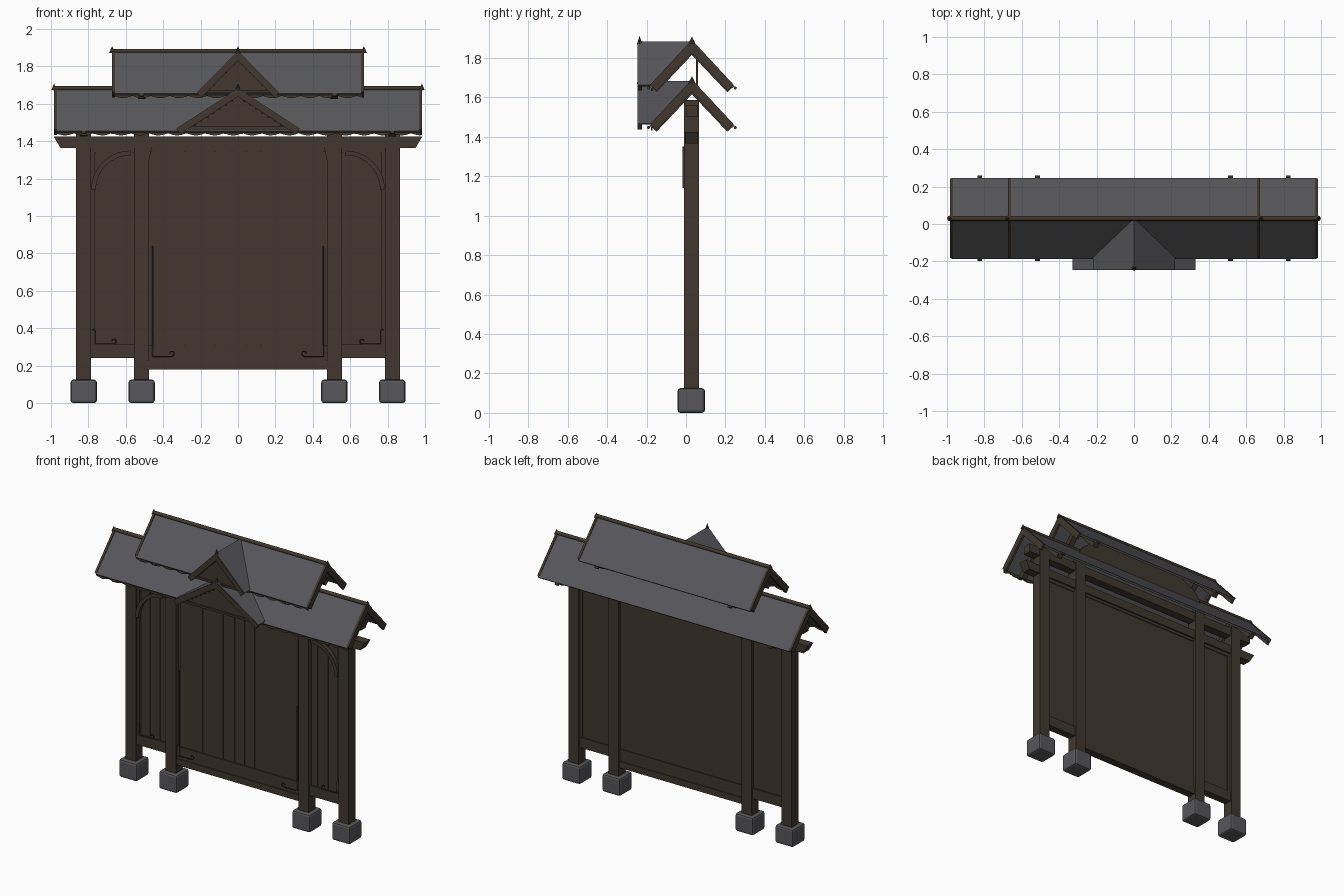
import bpy, bmesh, math
from mathutils import Vector

if "Cube" in bpy.data.objects:
    bpy.data.objects.remove(bpy.data.objects["Cube"])


def material(name, rgb):
    m = bpy.data.materials.new(name)
    m.use_nodes = True
    m.diffuse_color = (*rgb, 1)
    m.node_tree.nodes["Principled BSDF"].inputs["Base Color"].default_value = (*rgb, 1)
    return m


WOOD = material("dark wood", (0.052, 0.039, 0.028))
STONE = material("grey stone", (0.095, 0.095, 0.105))
MID = 0.03          # depth of the ridge line and posts


def make(name, bm, mat, bevel=0):
    bmesh.ops.recalc_face_normals(bm, faces=bm.faces[:])
    me = bpy.data.meshes.new(name)
    bm.to_mesh(me)
    bm.free()
    me.materials.append(mat)
    ob = bpy.data.objects.new(name, me)
    bpy.context.collection.objects.link(ob)
    if bevel:
        mod = ob.modifiers.new("bevel", 'BEVEL')
        mod.width, mod.segments = bevel, 2
    return ob


def prism(name, pts, axis, a, b, mat=WOOD, bevel=0):
    """Extrude a profile along x (points are y, z) or along y (points are x, z)."""
    bm = bmesh.new()
    place = (lambda p: (a, p[0], p[1])) if axis == 'x' else (lambda p: (p[0], a, p[1]))
    face = bm.faces.new([bm.verts.new(place(p)) for p in pts])
    new = bmesh.ops.extrude_face_region(bm, geom=[face])["geom"]
    shift = Vector((b - a, 0, 0) if axis == 'x' else (0, b - a, 0))
    bmesh.ops.translate(bm, vec=shift, verts=[v for v in new if isinstance(v, bmesh.types.BMVert)])
    return make(name, bm, mat, bevel)


def box(name, x, y, z, mat=WOOD, bevel=0):
    pts = [(x[0], z[0]), (x[1], z[0]), (x[1], z[1]), (x[0], z[1])]
    return prism(name, pts, 'y', y[0], y[1], mat, bevel)


def chevron(centre, top, half, drop, thick):
    """Inverted V profile with ends cut square to the slope."""
    run = math.hypot(half, drop)
    ox, oz = thick * drop / run, thick * half / run
    inner = top - thick * run / half
    return [(centre - half, top - drop), (centre, top), (centre + half, top - drop),
            (centre + half - ox, top - drop - oz), (centre, inner),
            (centre - half + ox, top - drop - oz)]


def rod(name, pts, radius=0.004):
    cu = bpy.data.curves.new(name, 'CURVE')
    cu.dimensions = '3D'
    cu.bevel_depth, cu.bevel_resolution = radius, 1
    cu.use_fill_caps = True
    sp = cu.splines.new('POLY')
    sp.points.add(len(pts) - 1)
    for p, co in zip(sp.points, pts):
        p.co = (*co, 1)
    cu.materials.append(WOOD)
    bpy.context.collection.objects.link(bpy.data.objects.new(name, cu))


def cone(name, loc, r, h):
    bm = bmesh.new()
    bmesh.ops.create_cone(bm, cap_ends=True, segments=8, radius1=r, radius2=0, depth=h)
    bmesh.ops.translate(bm, vec=(loc[0], loc[1], loc[2] + h / 2), verts=bm.verts[:])
    make(name, bm, WOOD)


def scroll(name, x, z, side, length):
    """Thin rail ending in a curl, running sideways from a corner."""
    end = x + side * length
    curl = [(end + side * 0.016 * math.sin(t) * (1 - t / 9), -0.004,
             z + 0.016 - 0.016 * math.cos(t) * (1 - t / 9))
            for t in [i * math.pi / 6 for i in range(10)]]
    rod(name, [(x, -0.004, z)] + curl, 0.003)


# Posts on rounded stone footings
for side, word in ((-1, "right"), (1, "left")):
    for pos, kind in ((0.825, "outer"), (0.515, "inner")):
        x = side * pos
        box(f"{kind}_post_{word}", (x - 0.04, x + 0.04), (-0.01, 0.066), (0.11, 1.585))
        box(f"{kind}_footing_{word}", (x - 0.07, x + 0.07), (-0.043, 0.096), (0, 0.125), STONE, 0.014)

# Main cross beam with tapered ends
prism("cross_beam", [(-0.985, 1.425), (0.985, 1.425), (0.95, 1.365), (-0.95, 1.365)], 'y', -0.004, 0.06)
box("upper_beam", (-0.95, 0.95), (0.0, 0.06), (1.5, 1.56))

# Centre wall: backing, planks, frame rails
box("centre_backing", (-0.475, 0.475), (0.02, 0.045), (0.18, 1.425))
cuts = [-0.46, -0.283, -0.123, -0.032, 0.043, 0.123, 0.46]
for i, (a, b) in enumerate(zip(cuts, cuts[1:])):
    box(f"centre_plank_{i}", (a + 0.002, b - 0.002), (0.012, 0.022), (0.3, 1.36))
box("centre_sill", (-0.475, 0.475), (-0.002, 0.055), (0.18, 0.225))
box("centre_lower_rail", (-0.475, 0.475), (0.004, 0.05), (0.225, 0.31))
box("centre_top_rail", (-0.475, 0.475), (0.004, 0.05), (1.345, 1.4))

# Side walls with planks, rails and curved braces
for side, word in ((-1, "right"), (1, "left")):
    def span(a, b):
        return tuple(sorted((side * a, side * b)))
    box(f"side_backing_{word}", span(0.555, 0.785), (0.02, 0.045), (0.24, 1.38))
    for i, (a, b) in enumerate(((0.56, 0.61), (0.61, 0.69), (0.69, 0.762))):
        lo, hi = span(a, b)
        box(f"side_plank_{word}_{i}", (lo + 0.002, hi - 0.002), (0.012, 0.022), (0.3, 1.345))
    box(f"side_sill_{word}", span(0.555, 0.785), (0.0, 0.055), (0.24, 0.312))
    box(f"side_top_rail_{word}", span(0.555, 0.785), (0.004, 0.05), (1.34, 1.37))
    box(f"side_stile_{word}", span(0.765, 0.785), (0.004, 0.05), (0.31, 1.35))
    arc = [i * math.pi / 20 for i in range(11)]
    band = [(side * (0.575 + r * math.cos(t)), 1.14 + r * math.sin(t))
            for r, ts in ((0.21, arc), (0.185, arc[::-1])) for t in ts]
    prism(f"curved_brace_{word}", band, 'y', -0.018, 0.012)
    prism(f"corner_brace_{word}", [(side * 0.475, 1.425), (side * 0.45, 1.425), (side * 0.46, 1.37),
                                   (side * 0.475, 1.3)], 'y', -0.008, 0.015)
    scroll(f"side_scroll_{word}", side * 0.765, 0.315, -side, 0.1)
    scroll(f"centre_scroll_{word}", side * 0.46, 0.25, -side, 0.105)
    rod(f"centre_upright_{word}", [(side * 0.455, 0.004, 0.25), (side * 0.455, 0.004, 0.84)])
    rod(f"side_upright_{word}", [(side * 0.765, 0, 0.315), (side * 0.765, 0, 0.39),
                                 (side * 0.78, 0, 0.395)], 0.003)

# Arched board carrying the upper roof
arch = [(0.52 * math.cos(t), 1.64 + 0.19 * math.sin(t)) for t in [i * math.pi / 16 for i in range(17)]]
prism("arched_ridge_board", arch, 'y', 0.05, 0.062)

# Two tiers of roof, each with a front gable
HALF, DROP = 0.216, 0.228
for tier, top, length, peg_x, gable_w, gable_drop in (
        ("lower", 1.683, 0.975, 0.825, 0.33, 0.215), ("upper", 1.883, 0.665, 0.515, 0.22, 0.222)):
    prism(f"{tier}_roof", chevron(MID, top, HALF, DROP, 0.014), 'x', -length, length, STONE)
    rod(f"{tier}_ridge_pole", [(-length - 0.012, MID, top), (length + 0.012, MID, top)], 0.013)
    eave = top - DROP
    for side, word in ((-1, "right"), (1, "left")):
        x = side * length
        prism(f"{tier}_barge_board_{word}", chevron(MID, top + 0.008, HALF - 0.004, DROP, 0.044),
              'x', x - 0.008, x + 0.008)
        cone(f"{tier}_ridge_finial_{word}", (side * (length + 0.008), MID, top - 0.01), 0.016, 0.035)
        # Rafters with projecting pegs
        p = side * peg_x
        prism(f"{tier}_rafter_{word}", chevron(MID, top - 0.019, HALF - 0.012, DROP - 0.013, 0.034),
              'x', p - 0.02, p + 0.02)
        for y in (MID - HALF - 0.004, MID + HALF + 0.004):
            rod(f"{tier}_peg_{word}", [(p - 0.013, y, eave - 0.008), (p + 0.013, y, eave - 0.008)], 0.008)
    # Scalloped valance on the front eave
    n = 120
    wave = [(-length + 2 * length * i / n,
             eave - 0.012 - 0.012 * abs(math.sin(i * math.pi * length / 6))) for i in range(n + 1)]
    prism(f"{tier}_valance", [(length, eave), (-length, eave)] + wave, 'y', -0.178, -0.17)

    # Gable roof running back into the main slope
    front, low = -0.243, top - gable_drop
    valley = MID - HALF * gable_drop / DROP
    bm = bmesh.new()
    ridge = [bm.verts.new((0, y, top)) for y in (front, MID)]
    for side in (-1, 1):
        foot = [bm.verts.new((side * gable_w, y, low)) for y in (valley, front)]
        bm.faces.new(ridge + foot)
    gable = make(f"{tier}_gable_roof", bm, STONE)
    solid = gable.modifiers.new("thickness", 'SOLIDIFY')
    solid.thickness, solid.offset = 0.008, -1
    prism(f"{tier}_gable_panel", [(-gable_w + 0.03, low), (gable_w - 0.03, low), (0, top - 0.025)],
          'y', -0.222, -0.21)
    prism(f"{tier}_gable_barge", chevron(0, top - 0.004, gable_w - 0.002, gable_drop - 0.002, 0.034),
          'y', front - 0.002, -0.222)
    box(f"{tier}_gable_sill", (-gable_w + 0.05, gable_w - 0.05), (-0.234, -0.2), (low - 0.004, low + 0.01))
    cone(f"{tier}_gable_finial", (0, front + 0.008, top - 0.015), 0.014, 0.043)
    # Row of teeth along the inside of the gable boards
    for side in (-1, 1):
        for i in range(1, 8):
            x, z = side * gable_w * i / 10, top - 0.045 - gable_drop * i / 10
            box(f"{tier}_gable_tooth", (x - 0.006, x + 0.006), (-0.236, -0.222), (z - 0.006, z + 0.006))
